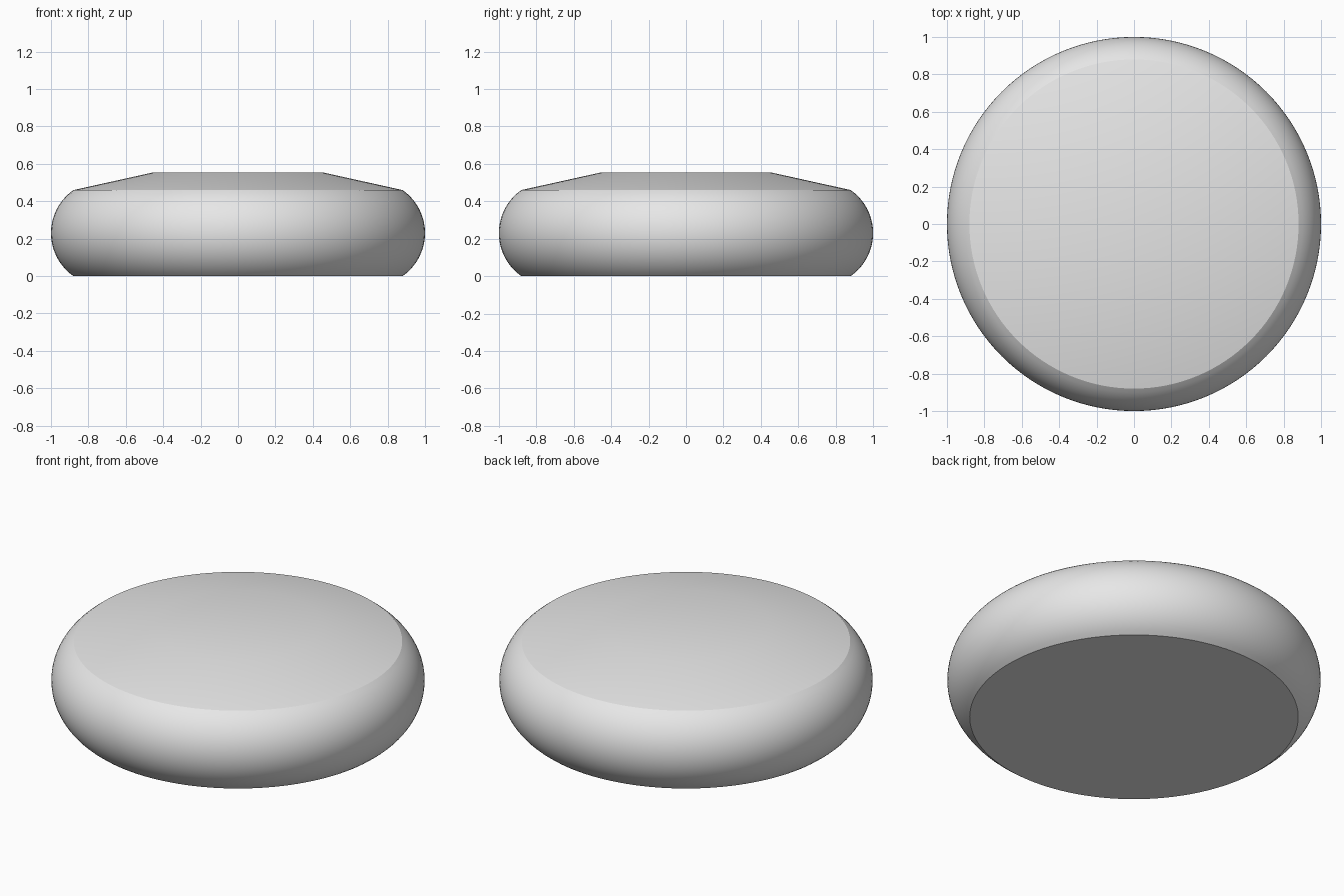
import bpy, bmesh, math

cube = bpy.data.objects.get("Cube")
if cube:
    bpy.data.objects.remove(cube, do_unlink=True)

# Single grey material
grey = bpy.data.materials.new("light_grey")
grey.use_nodes = True
colour = (0.8, 0.8, 0.8, 1)
grey.diffuse_color = colour
grey.node_tree.nodes["Principled BSDF"].inputs["Base Color"].default_value = colour

# Side profile: flat base, bulging rim, shallow cone, flat top
SEGMENTS, RIM_STEPS = 128, 20
BASE_R, RIM_TOP, TOP_R, HEIGHT = 0.88, 0.46, 0.45, 0.555
half = RIM_TOP / 2
bulge = 1 - BASE_R
rim_r = (bulge ** 2 + half ** 2) / (2 * bulge)
sweep = math.asin(half / rim_r)
profile = []
for i in range(RIM_STEPS + 1):
    a = sweep * (2 * i / RIM_STEPS - 1)
    profile.append((1 - rim_r + rim_r * math.cos(a), half + rim_r * math.sin(a)))
profile.append((TOP_R, HEIGHT))

# Revolve the profile and cap both ends
bm = bmesh.new()
rings = []
for r, z in profile:
    ring = []
    for s in range(SEGMENTS):
        t = math.tau * s / SEGMENTS
        ring.append(bm.verts.new((r * math.cos(t), r * math.sin(t), z)))
    rings.append(ring)
for low, high in zip(rings, rings[1:]):
    for s in range(SEGMENTS):
        n = (s + 1) % SEGMENTS
        bm.faces.new((low[s], low[n], high[n], high[s]))
bm.faces.new(rings[0][::-1])
bm.faces.new(rings[-1])

mesh = bpy.data.meshes.new("round_cushion_body")
bm.to_mesh(mesh)
bm.free()
mesh.materials.append(grey)
body = bpy.data.objects.new("round_cushion_body", mesh)
bpy.context.collection.objects.link(body)

# Smooth rim and top, crisp edges where they meet
bpy.ops.object.select_all(action="DESELECT")
body.select_set(True)
bpy.context.view_layer.objects.active = body
bpy.ops.object.shade_smooth_by_angle(angle=math.radians(18))
